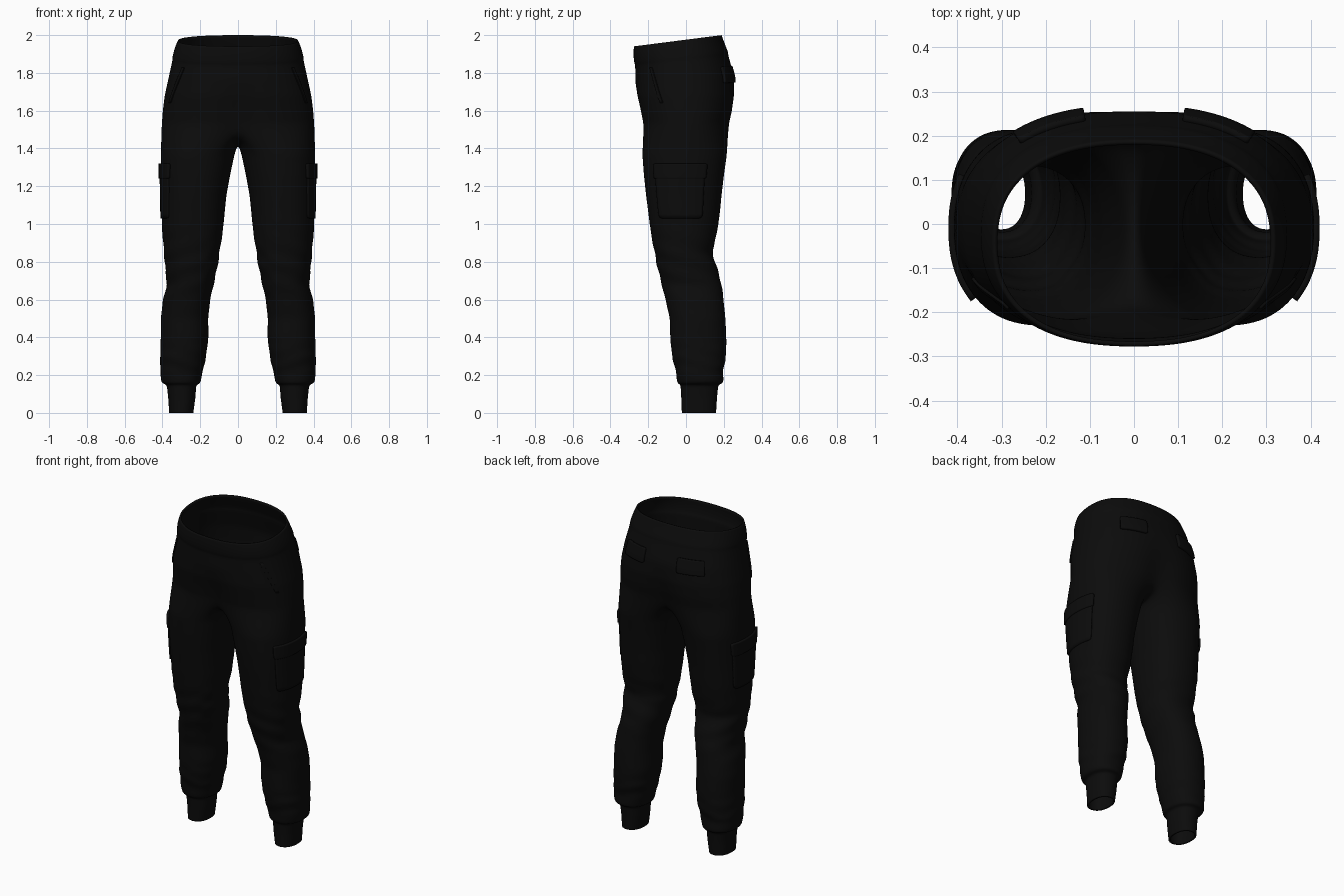
import bpy, bmesh
from math import sin, cos, radians, exp, copysign

if "Cube" in bpy.data.objects:
    bpy.data.objects.remove(bpy.data.objects["Cube"])

fabric = bpy.data.materials.new("black fabric")
fabric.use_nodes = True
BLACK = (0.0035, 0.0035, 0.0035, 1)
fabric.diffuse_color = BLACK
fabric.node_tree.nodes["Principled BSDF"].inputs["Base Color"].default_value = BLACK

# Hip profile: height, half width, front y, back y, waist tilt
HIPS = [(1.94, .32, -.277, .19, 1), (1.90, .337, -.28, .203, 1),
        (1.852, .35, -.276, .225, .9), (1.842, .348, -.27, .224, .85),
        (1.76, .37, -.27, .256, .3), (1.68, .39, -.267, .264, 0),
        (1.60, .40, -.252, .256, 0), (1.52, .406, -.238, .24, 0)]
# Leg profile: height, inner x, outer x, front y, back y
LEGS = [(1.38, .014, .41, -.234, .22), (1.26, .04, .41, -.225, .203),
        (1.15, .06, .407, -.213, .19), (1.05, .07, .406, -.2, .18),
        (.95, .08, .402, -.187, .165), (.85, .097, .393, -.168, .14),
        (.77, .108, .387, -.152, .165), (.68, .128, .377, -.13, .19),
        (.6, .146, .398, -.11, .2), (.5, .157, .41, -.087, .21),
        (.4, .155, .41, -.085, .215), (.3, .168, .413, -.075, .213),
        (.22, .185, .412, -.055, .197), (.175, .195, .41, -.05, .2),
        (.155, .2, .402, -.045, .195), (.15, .22, .378, -.03, .172),
        (.08, .225, .37, -.026, .165), (0, .236, .365, -.023, .16)]


def sample(rows, z):
    for top, low in zip(rows, rows[1:]):
        if z >= low[0]:
            f = (top[0] - z) / (top[0] - low[0])
            return [a + (b - a) * f for a, b in zip(top, low)]
    return rows[-1]


def bend(v, p):
    return copysign(abs(v) ** p, v)


def hip_point(z, deg, out=0):
    _, w, front, back, tilt = sample(HIPS, z)
    a = radians(deg)
    x = (w + out) * bend(cos(a), .85) if abs(deg) < 89.9 else 0
    y = (front + back) / 2 + ((back - front) / 2 + out) * bend(sin(a), .85)
    low = min(1, max(0, (1.75 - z) / .23))
    y *= 1 - .16 * low * exp(-(x / .08) ** 2)
    return x, y, z + tilt * .06 * (y + .28) / .47


def leg_point(z, deg, out=0):
    _, inner, outer, front, back = sample(LEGS, z)
    a = radians(deg)
    # soft cloth folds around the knee and above the cuff
    knee = exp(-((z - .78) / .16) ** 2) * sin(55 * z + 2.5 * a)
    shin = exp(-((z - .27) / .1) ** 2) * sin(75 * z + 2 * sin(2 * a))
    r = out + (.004 * knee + .004 * shin if z > .16 else 0)
    x = (inner + outer) / 2 + ((outer - inner) / 2 + r) * bend(cos(a), .9)
    y = (front + back) / 2 + ((back - front) / 2 + r) * bend(sin(a), .9)
    return max(x, .004), y, z


def heights(rows):
    zs = []
    for top, low in zip(rows, rows[1:]):
        n = 3 if top[0] - low[0] > .05 else 1
        zs += [top[0] + (low[0] - top[0]) * i / n for i in range(n)]
    return zs + [rows[-1][0]]


def bridge(bm, upper, lower, closed):
    n = len(upper)
    for i in range(n if closed else n - 1):
        j = (i + 1) % n
        bm.faces.new((lower[i], lower[j], upper[j], upper[i]))


def finish(name, bm, thickness, offset, levels):
    mesh = bpy.data.meshes.new(name)
    bm.to_mesh(mesh)
    bm.free()
    mesh.materials.append(fabric)
    for p in mesh.polygons:
        p.use_smooth = True
    ob = bpy.data.objects.new(name, mesh)
    bpy.context.collection.objects.link(ob)
    mirror = ob.modifiers.new("both sides", 'MIRROR')
    mirror.use_clip = True
    mirror.merge_threshold = .001
    sub = ob.modifiers.new("smooth cloth", 'SUBSURF')
    sub.levels = sub.render_levels = levels
    solid = ob.modifiers.new("cloth thickness", 'SOLIDIFY')
    solid.thickness = thickness
    solid.offset = offset
    return ob


# Trousers: half of the hips, then one leg closed along the crotch seam
bm = bmesh.new()
previous = None
for z in heights(HIPS):
    ring = [bm.verts.new(hip_point(z, -90 + 180 * i / 16)) for i in range(17)]
    if previous:
        bridge(bm, previous, ring, False)
    previous = ring
front_y, back_y = previous[0].co.y, previous[-1].co.y
for i in range(1, 8):
    f = i / 8
    y = back_y + (front_y - back_y) * f
    previous.append(bm.verts.new((0, y, 1.42 + .1 * (2 * f - 1) ** 2)))
for z in heights(LEGS):
    ring = [bm.verts.new(leg_point(z, -120 + 15 * i)) for i in range(24)]
    bridge(bm, previous, ring, True)
    previous = ring
finish("trousers", bm, .01, -1, 2)


def patch(name, point, z_top, z_low, deg_from, deg_to, out, slant=0):
    """A cloth panel that follows the surface on both sides."""
    bm = bmesh.new()
    last = None
    for r in range(7):
        f = r / 6
        z = z_top + (z_low - z_top) * f
        row = [bm.verts.new(point(z, deg_from + (deg_to - deg_from) * c / 10 + slant * f, out))
               for c in range(11)]
        if last:
            bridge(bm, last, row, False)
        last = row
    return finish(name, bm, out + .006, -1, 1)


patch("back_pocket_flaps", hip_point, 1.80, 1.735, 48, 76, .012)
patch("front_pocket_welts", hip_point, 1.82, 1.64, -40, -36, .004, 12)
patch("cargo_pockets", leg_point, 1.30, 1.03, -42, 28, .006)
patch("cargo_pocket_flaps", leg_point, 1.32, 1.24, -44, 30, .011)
